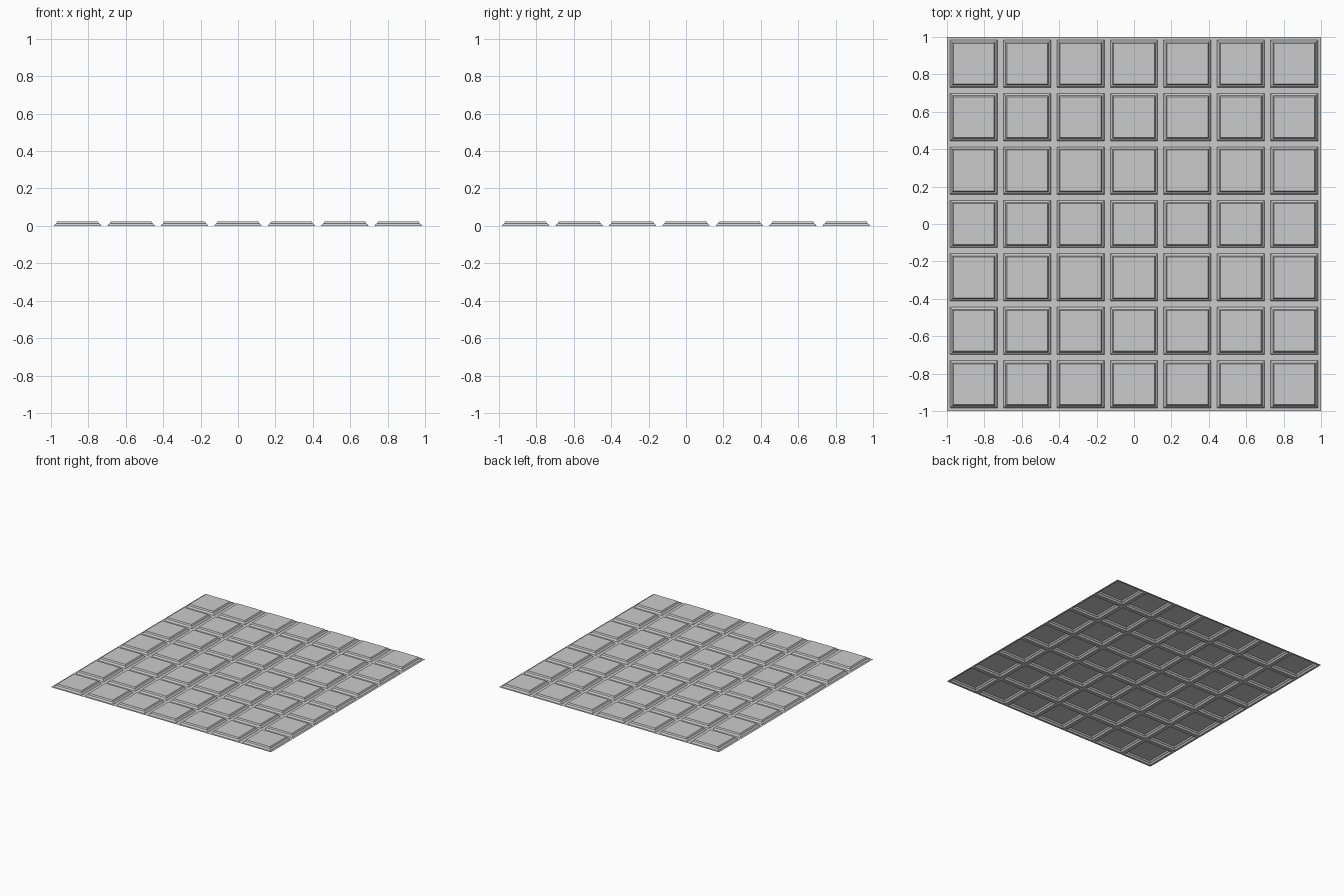
import bpy, bmesh

if "Cube" in bpy.data.objects:
    bpy.data.objects.remove(bpy.data.objects["Cube"])

# Open sheet divided into 7 x 7 square cells
bm = bmesh.new()
bmesh.ops.create_grid(bm, x_segments=7, y_segments=7, size=1.0)
tiles = list(bm.faces)

# Each cell: flat groove margin, lower chamfer, narrow ledge, upper chamfer
for thickness, height in ((0.016, 0.0), (0.007, 0.010), (0.005, 0.002), (0.006, 0.011)):
    bmesh.ops.inset_individual(bm, faces=tiles, thickness=thickness,
                               depth=0.0, use_even_offset=True)
    for v in {v for f in tiles for v in f.verts}:
        v.co.z += height

bm.normal_update()
mesh = bpy.data.meshes.new("tiled_floor_panel")
bm.to_mesh(mesh)
bm.free()
panel = bpy.data.objects.new("tiled_floor_panel", mesh)
bpy.context.collection.objects.link(panel)
